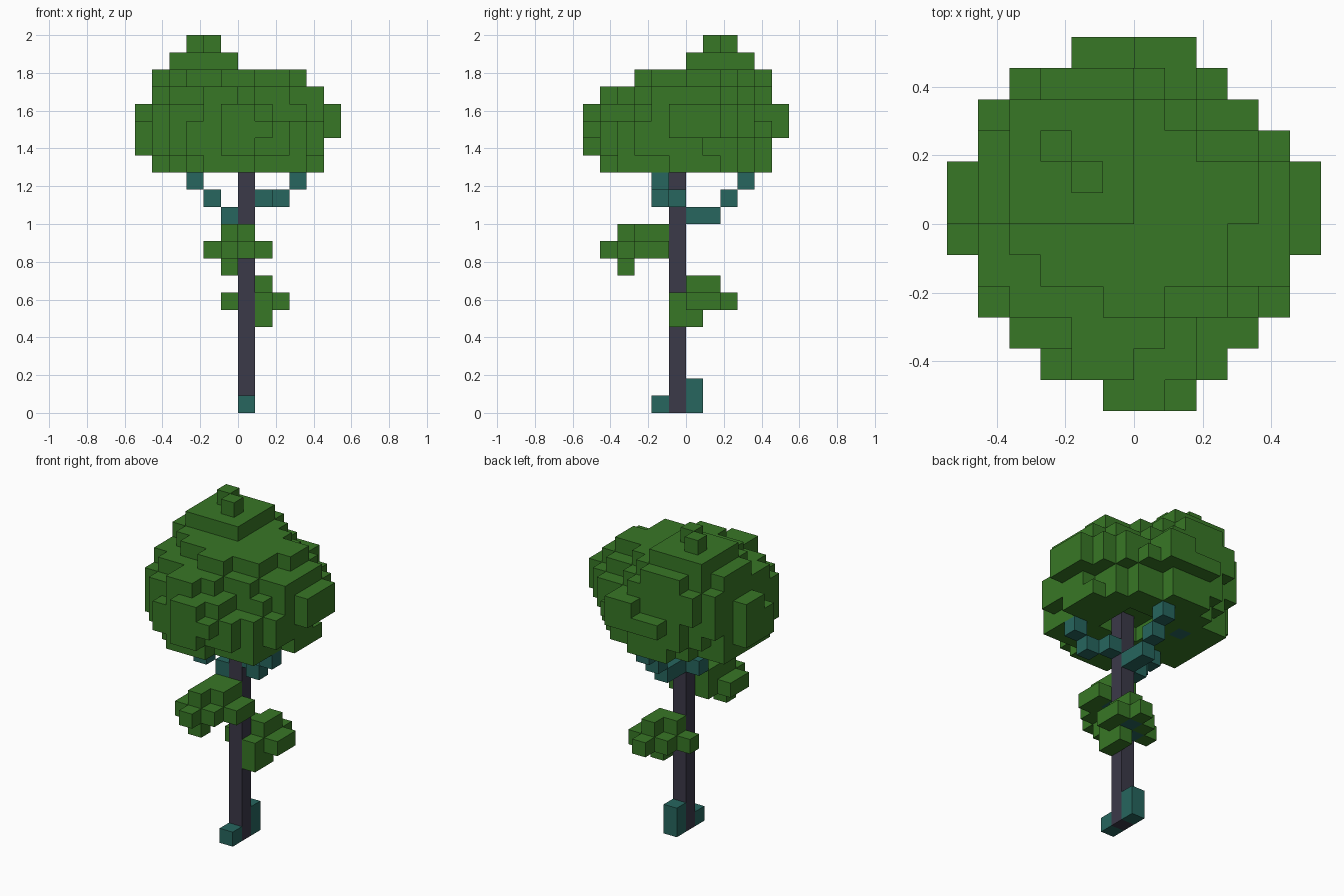
import bpy
import bmesh
import random
from mathutils import Vector

cube = bpy.data.objects.get("Cube")
if cube:
    bpy.data.objects.remove(cube)

UNIT = 2 / 22  # edge length of one block


def make_material(name, colour):
    mat = bpy.data.materials.new(name)
    mat.use_nodes = True
    mat.diffuse_color = (*colour, 1)
    shader = next(n for n in mat.node_tree.nodes if n.type == "BSDF_PRINCIPLED")
    shader.inputs["Base Color"].default_value = (*colour, 1)
    shader.inputs["Roughness"].default_value = 0.9
    return mat


leaf_green = make_material("leaf green", (0.039, 0.184, 0.019))
bark_grey = make_material("bark grey", (0.044, 0.041, 0.066))
branch_teal = make_material("branch teal", (0.020, 0.132, 0.113))

DIRECTIONS = [Vector(d) for d in ((1, 0, 0), (0, 1, 0), (0, 0, 1))]


def box(x, y, z):
    """All blocks within the inclusive ranges x, y and z."""
    return {(i, j, k) for i in range(x[0], x[1] + 1)
            for j in range(y[0], y[1] + 1) for k in range(z[0], z[1] + 1)}


def layer(height, plan):
    """Blocks of one level from plan positions."""
    return {(x, y, height) for x, y in plan}


def build_blocks(name, cells, material):
    """Outer skin of a set of blocks, with no faces between neighbours."""
    bm = bmesh.new()
    for cell in sorted(cells):
        centre = Vector(cell) + Vector((0.5, 0.5, 0.5))
        for axis, direction in enumerate(DIRECTIONS):
            side_u = DIRECTIONS[(axis + 1) % 3] / 2
            side_v = DIRECTIONS[(axis + 2) % 3] / 2
            for sign in (-1, 1):
                normal = direction * sign
                if tuple(int(c) for c in Vector(cell) + normal) in cells:
                    continue
                middle = centre + normal / 2
                v = side_v * sign
                corners = (-side_u - v, side_u - v, side_u + v, v - side_u)
                bm.faces.new([bm.verts.new((middle + c) * UNIT) for c in corners])
    bmesh.ops.remove_doubles(bm, verts=bm.verts[:], dist=UNIT / 100)
    mesh = bpy.data.meshes.new(name)
    bm.to_mesh(mesh)
    bm.free()
    mesh.materials.append(material)
    obj = bpy.data.objects.new(name, mesh)
    bpy.context.scene.collection.objects.link(obj)
    return obj


# Trunk and roots
build_blocks("trunk", box((0, 0), (-1, -1), (0, 14)), bark_grey)
build_blocks("front_root", {(0, -2, 0)}, branch_teal)
build_blocks("back_root", box((0, 0), (0, 0), (0, 1)), branch_teal)

# Branches that climb into the crown, and the stubs holding the low leaves
build_blocks("left_branch", {(1, -1, 12), (2, -2, 12), (3, -2, 13)}, branch_teal)
build_blocks("right_branch", {(-1, -1, 11), (-2, -2, 12), (-3, -2, 13)}, branch_teal)
build_blocks("back_branch", {(0, 0, 11), (0, 1, 11), (0, 2, 12), (0, 3, 13)}, branch_teal)
build_blocks("front_stub", {(0, -2, 9)}, branch_teal)
build_blocks("back_stub", {(0, 0, 6), (1, 1, 6)}, branch_teal)
crown_twig = {(-3, 1, 14)}
build_blocks("crown_twig", crown_twig, branch_teal)

# Low leaf clumps
front_clump = (
    layer(8, [(-1, -4)])
    | layer(9, [(-1, -5), (-2, -4), (-1, -4), (0, -4), (-2, -3), (-1, -3),
                (0, -3), (1, -3), (-1, -2), (1, -2)])
    | layer(10, [(-1, -4), (-1, -3), (0, -3), (-1, -2), (0, -2)]))
build_blocks("front_leaf_clump", front_clump, leaf_green)

back_clump = (
    layer(5, [(1, -1), (1, 0)])
    | layer(6, [(1, -1), (1, 0), (2, 0), (-1, 0), (0, 1), (2, 1), (1, 2)])
    | layer(7, [(0, 0), (1, 0), (1, 1)]))
build_blocks("back_leaf_clump", back_clump, leaf_green)

# Crown underside: ragged discs, trimmed to one plan outline
OUTLINE = [(-1, 1), (-3, 2), (-4, 3), (-5, 4), (-5, 4), (-6, 5),
           (-6, 5), (-6, 5), (-6, 4), (-5, 3), (-4, 2), (-2, 1)]
DISCS = {14: (-5, 4, 1.8), 15: (-6, 4, 2), 16: (-6, 5, 2)}  # level: limits, roundness
random.seed(7)
ragged = {(x, y): random.uniform(0.88, 1.08) for x in range(-6, 6) for y in range(-6, 6)}
crown = set()
for level, (low, high, power) in DISCS.items():
    for x, y, z in box((low, high), (low, high), (level, level)):
        u, v = (abs(2 * c - low - high) / (high - low + 1) for c in (x, y))
        left, right = OUTLINE[y + 6]
        reach = ragged[x, y] + random.uniform(-0.06, 0.06)
        if left <= x <= right and u ** power + v ** power <= reach:
            crown.add((x, y, z))

# Sloping crown top: x limits of each row, from the front row to the back
SLOPES = {
    17: (-6, [(-1, 0), (-2, 1), (-4, 1), (-5, 3), (-5, 4), (-5, 5),
              (-6, 5), (-6, 5), (-5, 4), (-5, 3), (-4, 1), (0, 1)]),
    18: (-5, [(-2, -1), (-2, 0), (-4, 2), (-5, 4), (-5, 4),
              (-5, 4), (-5, 4), (-5, 3), (-5, 1), (-4, 0)]),
    19: (-3, [(-1, 0), (-3, 2), (-4, 2), (-5, 3), (-5, 3), (-5, 1), (-4, 0), (-3, -1)]),
    20: (0, [(-4, -1)] * 4),
}
for level, (front, rows) in SLOPES.items():
    for y, limits in enumerate(rows, front):
        crown |= box(limits, (y, y), (level, level))
crown |= {(-3, 2, 21), (-2, 1, 21)}

# Hollow under the crown around the trunk
crown -= box((-1, 1), (-1, 1), (14, 14)) | crown_twig
build_blocks("crown", crown, leaf_green)
